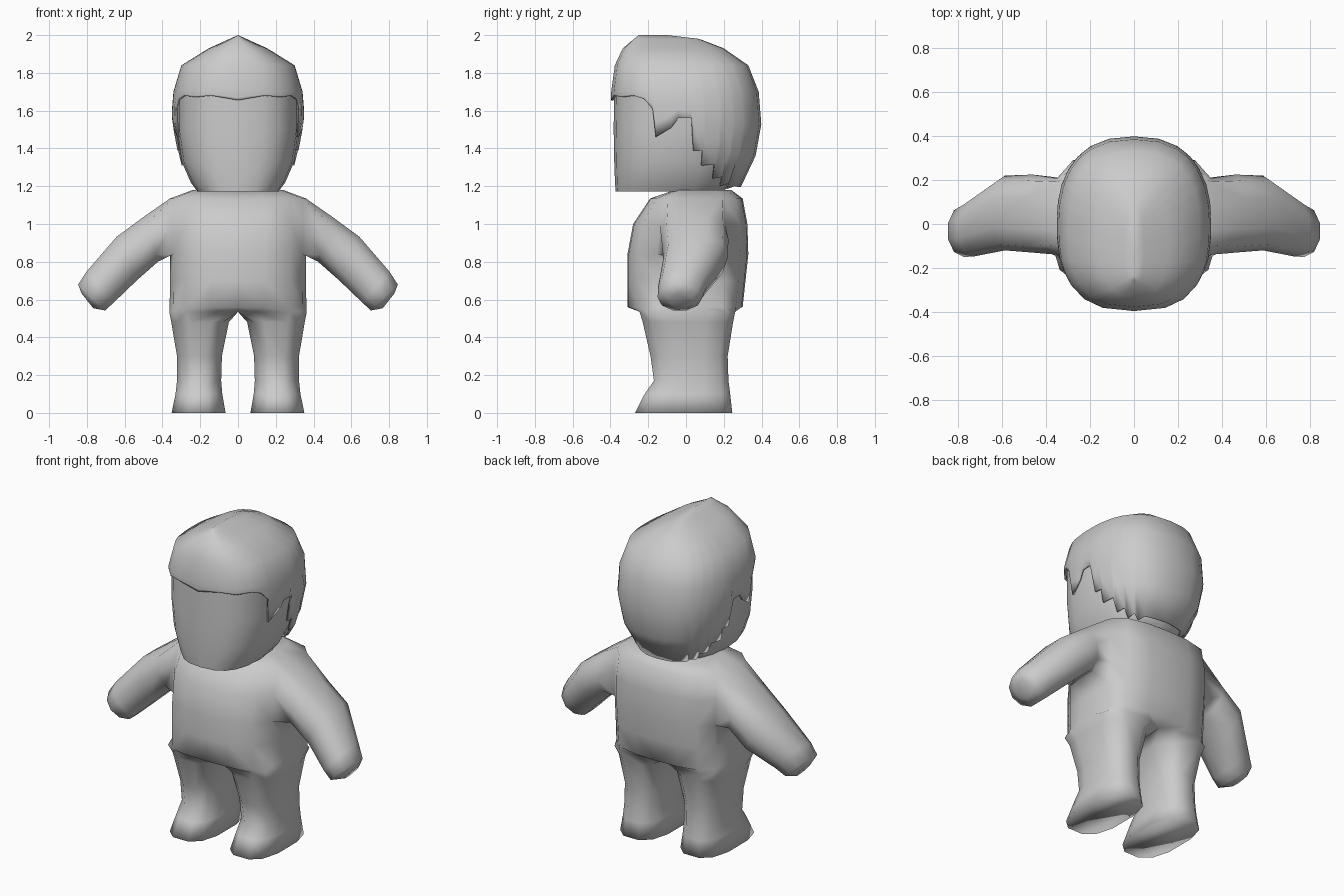
import bpy, bmesh, math
from mathutils import Vector

if "Cube" in bpy.data.objects:
    bpy.data.objects.remove(bpy.data.objects["Cube"], do_unlink=True)

grey = bpy.data.materials.new("plain grey")
grey.use_nodes = True
grey.diffuse_color = (0.6, 0.6, 0.6, 1)
grey.node_tree.nodes["Principled BSDF"].inputs["Base Color"].default_value = (0.6, 0.6, 0.6, 1)


def spow(v, e):
    return math.copysign(abs(v) ** e, v)


def section(centre, u, v, start, n, e):
    """Rounded-box ring of n points spanned by half axes u and v."""
    pts = []
    for i in range(n):
        a = math.radians(start + 360 * i / n)
        pts.append(Vector(centre) + Vector(u) * spow(math.cos(a), e) + Vector(v) * spow(math.sin(a), e))
    return pts


def add_ring(bm, pts):
    return [bm.verts.new(p) for p in pts]


def bridge(bm, a, b, closed=True):
    n = len(a)
    for i in range(n if closed else n - 1):
        j = (i + 1) % n
        bm.faces.new((a[i], a[j], b[j], b[i]))


def finish(bm, name, angle):
    """Turn half a mesh into a mirrored, smooth-shaded object."""
    me = bpy.data.meshes.new(name)
    bm.to_mesh(me)
    bm.free()
    me.materials.append(grey)
    ob = bpy.data.objects.new(name, me)
    bpy.context.collection.objects.link(ob)
    bpy.ops.object.select_all(action="DESELECT")
    ob.select_set(True)
    bpy.context.view_layer.objects.active = ob
    bpy.ops.object.shade_smooth_by_angle(angle=math.radians(angle))
    mirror = ob.modifiers.new("mirror", "MIRROR")
    mirror.merge_threshold = 0.002
    return ob


# --- Body: torso half, with the arm and leg grown out of it ---
bm = bmesh.new()
front_cols = [(0, 1), (0.4, 0.98), (0.77, 0.82), (0.95, 0.5), (1, 0.15)]
back_cols = [(1, 0.2), (0.96, 0.64), (0.77, 0.88), (0.4, 0.98), (0, 1)]
torso = []
for z, w, yf, yb in [(1.18, 0.24, -0.06, 0.24), (1.135, 0.36, -0.19, 0.30), (1.0, 0.365, -0.28, 0.325),
                     (0.84, 0.36, -0.31, 0.33), (0.70, 0.36, -0.31, 0.315), (0.56, 0.362, -0.31, 0.30)]:
    pts = [(w * x, yf * y, z) for x, y in front_cols]
    pts += [(w * x, yb * y, z) for x, y in back_cols]
    torso.append(add_ring(bm, pts))
bm.faces.new(torso[0])
for r in range(5):
    for c in range(9):
        if r in (1, 2) and 3 <= c <= 5:      # shoulder opening
            continue
        a, b = torso[r], torso[r + 1]
        bm.faces.new((a[c], a[c + 1], b[c + 1], b[c]))

# arm: each ring has its lower and upper edge (x, z) and its depth range
ring = torso[3][3:7] + [torso[2][6]] + torso[1][6:2:-1] + [torso[2][3]]
for bot, top, y0, y1, e in [((0.42, 0.797), (0.505, 1.04), -0.13, 0.225, 0.8),
                            ((0.53, 0.70), (0.645, 0.937), -0.12, 0.22, 0.8),
                            ((0.655, 0.58), (0.805, 0.752), -0.148, 0.11, 0.9),
                            ((0.70, 0.539), (0.85, 0.683), -0.15, 0.085, 1.0),
                            ((0.765, 0.552), (0.83, 0.635), -0.08, 0.045, 1.0)]:
    centre = ((bot[0] + top[0]) / 2, (y0 + y1) / 2, (bot[1] + top[1]) / 2)
    up = ((top[0] - bot[0]) / 2, 0, (top[1] - bot[1]) / 2)
    new = add_ring(bm, section(centre, (0, (y1 - y0) / 2, 0), up, 216, 10, e))
    bridge(bm, ring, new)
    ring = new
bm.faces.new(ring)

# leg: first ring meets the mirror plane at the crotch
ring = None
for z, x0, x1, y0, y1, e in [(0.535, 0, 0.367, -0.25, 0.265, 0.5), (0.48, 0.045, 0.357, -0.235, 0.255, 0.7),
                             (0.30, 0.082, 0.326, -0.193, 0.226, 0.75), (0.17, 0.086, 0.326, -0.175, 0.23, 0.75),
                             (0.10, 0.08, 0.334, -0.225, 0.24, 0.75), (0.0, 0.062, 0.355, -0.276, 0.252, 0.75)]:
    pts = section(((x0 + x1) / 2, (y0 + y1) / 2, z), ((x1 - x0) / 2, 0, 0),
                  (0, (y1 - y0) / 2, 0), -135, 12, e)
    if ring is None:
        for i in (0, 9, 10, 11):
            pts[i].x = 0
        new = add_ring(bm, pts)
        bridge(bm, torso[5], new[:10], closed=False)
    else:
        new = add_ring(bm, pts)
        bridge(bm, ring, new)
    ring = new
bm.faces.new(ring)
bmesh.ops.recalc_face_normals(bm, faces=bm.faces)
finish(bm, "body", 180)


# --- Head: half loft from jaw to brow ---
def half_section(z, w, yf, yb, angles):
    """Half outline of the head, fuller in front than behind."""
    pts = []
    for a in angles:
        s, c = math.sin(math.radians(a)), max(0, math.cos(math.radians(a)))
        yc, d = (yf + yb) / 2, (yb - yf) / 2
        e = 0.75 if a < 0 else 0.82
        pts.append((w * spow(c, e) if abs(a) < 90 else 0, yc + d * spow(s, e), z))
    return pts


bm = bmesh.new()
angles = [-90, -72, -54, -36, -18, 0, 20, 40, 65, 90]
prev = None
for z, w, yf, yb in [(1.172, 0.215, -0.372, 0.20), (1.22, 0.25, -0.376, 0.24), (1.33, 0.298, -0.38, 0.29),
                     (1.5, 0.322, -0.383, 0.33), (1.75, 0.32, -0.38, 0.33)]:
    new = add_ring(bm, half_section(z, w, yf, yb, angles))
    if prev:
        bridge(bm, prev, new, closed=False)
    else:
        bm.faces.new(new)
    prev = new
bm.faces.new(prev)
bmesh.ops.recalc_face_normals(bm, faces=bm.faces)
finish(bm, "head", 50)

# --- Hair: cap with a ragged hem, rising to a ridge on top ---
profile = [(1.17, 0.20, -0.37, 0.265), (1.21, 0.25, -0.375, 0.305), (1.32, 0.308, -0.38, 0.36),
           (1.5, 0.342, -0.39, 0.398), (1.58, 0.352, -0.396, 0.40), (1.70, 0.342, -0.396, 0.385),
           (1.84, 0.30, -0.377, 0.33), (1.93, 0.155, -0.335, 0.20), (1.98, 0.045, -0.275, 0.07),
           (2.0, 0, -0.25, -0.10)]


def at_height(z):
    for a, b in zip(profile, profile[1:]):
        if z <= b[0]:
            t = (z - a[0]) / (b[0] - a[0])
            return [p + (q - p) * t for p, q in zip(a, b)]


# hem as (angle around the head from front to back, height)
hem = [(-90, 1.655), (-72, 1.68), (-55, 1.672), (-38, 1.68), (-27, 1.66), (-20, 1.61), (-18, 1.46),
       (-7, 1.51), (-3, 1.56), (2, 1.56), (4, 1.39), (10, 1.39), (11, 1.31), (22, 1.315), (25, 1.24),
       (34, 1.25), (37, 1.20), (46, 1.215), (50, 1.185), (60, 1.2), (75, 1.195), (90, 1.195)]
bm = bmesh.new()
columns = []
for angle, low in hem:
    heights = [low + (1.70 - low) * t for t in (0, 0.33, 0.66, 1)] + [1.84, 1.93, 1.98, 2.0]
    columns.append(add_ring(bm, [half_section(*at_height(z), [angle])[0] for z in heights]))
for a, b in zip(columns, columns[1:]):
    bridge(bm, b, a, closed=False)
# faces must point away from the middle of the head
bm.normal_update()
middle = Vector((0, 0, 1.55))
inward = [f for f in bm.faces if f.normal.dot(f.calc_center_median() - middle) < 0]
bmesh.ops.reverse_faces(bm, faces=inward)
bmesh.ops.remove_doubles(bm, verts=bm.verts, dist=0.0005)
hair = finish(bm, "hair", 50)
solid = hair.modifiers.new("thickness", "SOLIDIFY")
solid.thickness = 0.012
solid.offset = -1
